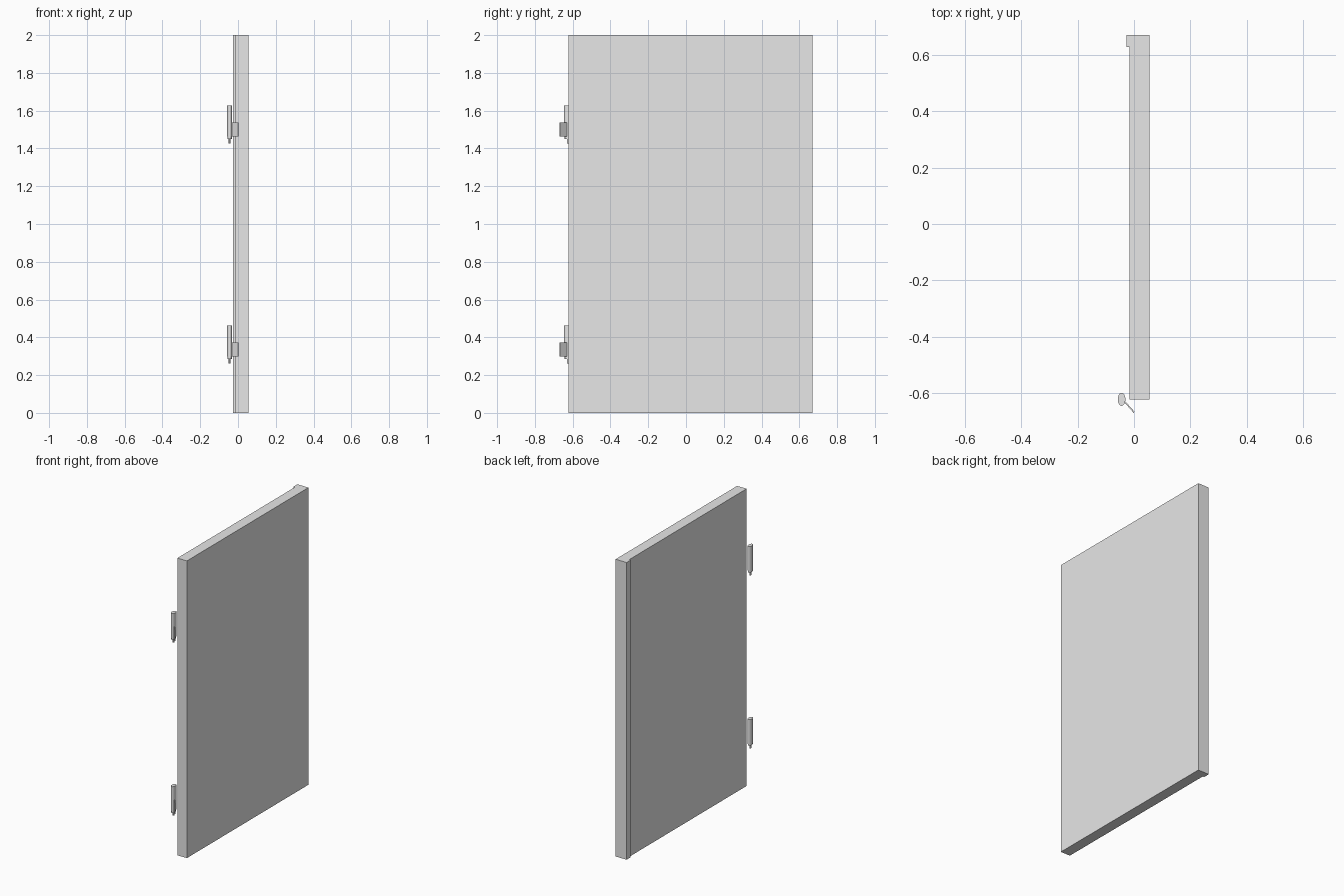
import bpy, bmesh
from math import sin, cos, tau

cube = bpy.data.objects.get("Cube")
if cube:
    bpy.data.objects.remove(cube, do_unlink=True)

grey = bpy.data.materials.new("light_grey")
grey.use_nodes = True
grey.diffuse_color = (0.8, 0.8, 0.8, 1)
grey.node_tree.nodes["Principled BSDF"].inputs["Base Color"].default_value = (0.8, 0.8, 0.8, 1)


def prism(name, outline, z0, z1):
    """Extrude a counter-clockwise plan outline from z0 to z1."""
    bm = bmesh.new()
    low = [bm.verts.new((x, y, z0)) for x, y in outline]
    high = [bm.verts.new((x, y, z1)) for x, y in outline]
    bm.faces.new(low[::-1])
    bm.faces.new(high)
    n = len(outline)
    for i in range(n):
        j = (i + 1) % n
        bm.faces.new((low[i], low[j], high[j], high[i]))
    mesh = bpy.data.meshes.new(name)
    bm.to_mesh(mesh)
    bm.free()
    mesh.materials.append(grey)
    obj = bpy.data.objects.new(name, mesh)
    bpy.context.collection.objects.link(obj)
    return obj


def oval(name, cx, cy, rx, ry, z0, z1, sides=24):
    points = [(cx + rx * cos(tau * i / sides), cy + ry * sin(tau * i / sides))
              for i in range(sides)]
    obj = prism(name, points, z0, z1)
    bpy.ops.object.select_all(action='DESELECT')
    obj.select_set(True)
    bpy.context.view_layer.objects.active = obj
    bpy.ops.object.shade_smooth_by_angle()
    return obj


# Door slab with a rebate lip along its closing edge
prism("door_panel", [(-0.016, -0.622), (0.055, -0.622), (0.055, 0.67),
                     (-0.027, 0.67), (-0.027, 0.628), (-0.016, 0.628)], 0, 2)

# Hinges: oval barrel, collar, pin tip and angled leaf
for label, base in (("lower", 0.298), ("upper", 1.463)):
    cx, cy = -0.044, -0.622
    oval(label + "_hinge_barrel", cx, cy, 0.0135, 0.023, base, base + 0.165)
    oval(label + "_hinge_collar", cx, cy, 0.011, 0.02, base - 0.012, base)
    oval(label + "_hinge_pin", cx, cy, 0.005, 0.008, base - 0.036, base - 0.012, 12)
    prism(label + "_hinge_leaf", [(-0.036, -0.631), (-0.001, -0.67),
                                  (0.002, -0.666), (-0.032, -0.628)], base, base + 0.075)
